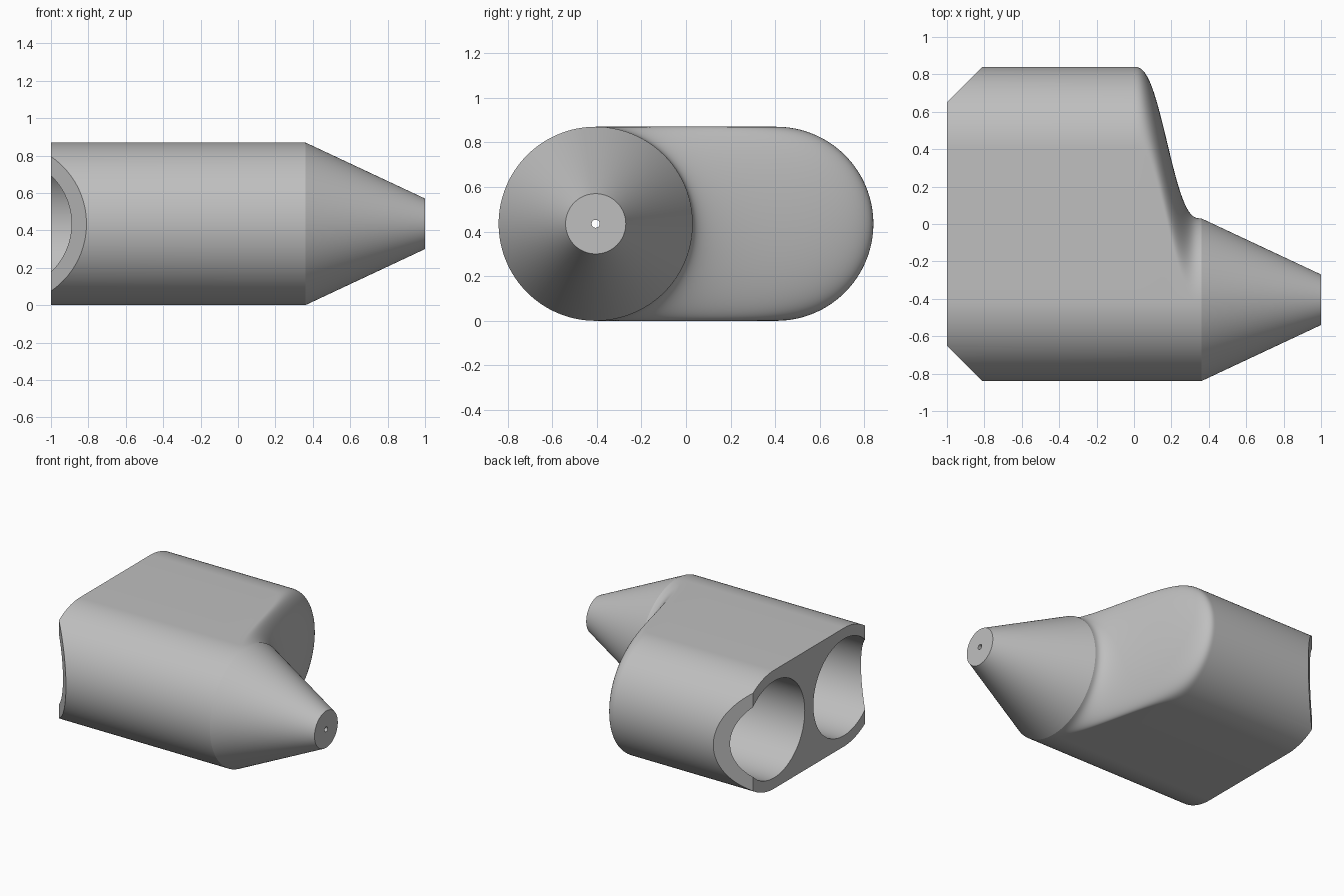
import bpy, bmesh
from math import sin, cos, pi
from mathutils import Vector

if "Cube" in bpy.data.objects:
    bpy.data.objects.remove(bpy.data.objects["Cube"], do_unlink=True)

R = 0.435          # outer tube radius, also the axis height
OFF = 0.405        # tube axis distance from the centre line
BORE = 0.355
SEG = 64           # segments per half circle

grey = bpy.data.materials.new("plain grey")
grey.use_nodes = True
grey.diffuse_color = (0.52, 0.52, 0.52, 1)
grey.node_tree.nodes["Principled BSDF"].inputs["Base Color"].default_value = (0.52, 0.52, 0.52, 1)


def section(x, far, r):
    """Stadium outline between the near axis and a movable far axis."""
    pts = []
    for centre, start in ((far, -pi / 2), (-OFF, pi / 2)):
        for i in range(SEG + 1):
            a = start + pi * i / SEG
            pts.append(Vector((x, centre + r * cos(a), R + r * sin(a))))
    return pts


def loft(name, sections):
    """Skin a row of outlines and close both ends."""
    bm = bmesh.new()
    rings = [[bm.verts.new(p) for p in s] for s in sections]
    n = len(rings[0])
    for a, b in zip(rings, rings[1:]):
        for i in range(n):
            j = (i + 1) % n
            bm.faces.new((a[i], a[j], b[j], b[i]))
    bm.faces.new(rings[0])
    bm.faces.new(rings[-1])
    bmesh.ops.remove_doubles(bm, verts=bm.verts, dist=1e-5)
    # trim the two open corners at 45 degrees
    if name == "twin_tube_body":
        for side in (-1, 1):
            cut = bmesh.ops.bisect_plane(
                bm, geom=bm.verts[:] + bm.edges[:] + bm.faces[:],
                plane_co=(-1, side * 0.65, 0), plane_no=(-1, side, 0), clear_outer=True)
            rim = [e for e in bm.edges if e.is_boundary]
            bmesh.ops.holes_fill(bm, edges=rim, sides=0)
    bmesh.ops.recalc_face_normals(bm, faces=bm.faces)
    mesh = bpy.data.meshes.new(name)
    bm.to_mesh(mesh)
    bm.free()
    mesh.materials.append(grey)
    obj = bpy.data.objects.new(name, mesh)
    bpy.context.collection.objects.link(obj)
    return obj


def revolve(name, y, profile):
    """Closed solid turned about an axis along x."""
    return loft(name, [[Vector((x, y + r * cos(pi * i / SEG), R + r * sin(pi * i / SEG)))
                        for i in range(2 * SEG)] for x, r in profile])


# Outer body: straight stadium, S-shaped shoulder, conical nozzle
rows = [section(-1, OFF, R)]
STEPS = 48
for k in range(STEPS + 1):
    t = k / STEPS
    ease = t ** 3 * (10 - 15 * t + 6 * t * t)
    rows.append(section(0.36 * t - 0.005 * (1 - t), OFF - 2 * OFF * ease, R))
rows.append(section(1, -OFF, 0.135))
body = loft("twin_tube_body", rows)

# Bores: one blind, one running out through the nozzle
cutters = [
    revolve("blind_bore_cutter", OFF, [(-1.2, BORE), (-0.05, BORE)]),
    revolve("nozzle_bore_cutter", -OFF,
            [(-1.2, BORE), (0.34, BORE), (0.92, 0.018), (1.1, 0.018)]),
]
bpy.context.view_layer.objects.active = body
for c in cutters:
    c.hide_render = True
    mod = body.modifiers.new("bore", "BOOLEAN")
    mod.operation = "DIFFERENCE"
    mod.solver = "EXACT"
    mod.object = c
    bpy.ops.object.modifier_apply(modifier=mod.name)
    bpy.data.objects.remove(c, do_unlink=True)

# Smooth shading with crisp rims
bpy.ops.object.select_all(action="DESELECT")
body.select_set(True)
bpy.ops.object.shade_smooth_by_angle(angle=0.38)
